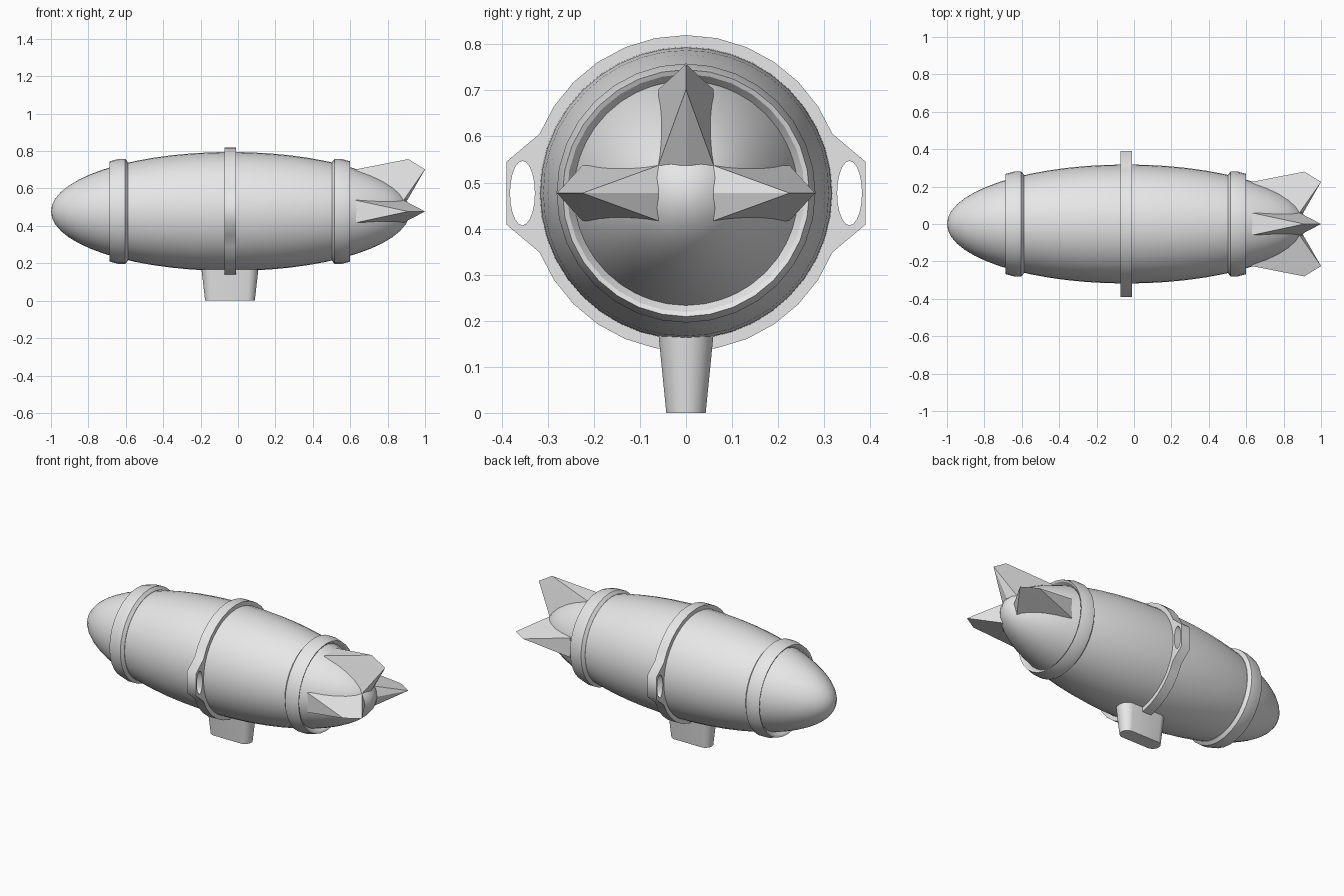
import bpy, bmesh, math
from mathutils import Matrix

if "Cube" in bpy.data.objects:
    bpy.data.objects.remove(bpy.data.objects["Cube"])

CX, CZ = -0.04, 0.477        # hull centre
LEN, RAD = 0.96, 0.318       # hull half length and radius

grey = bpy.data.materials.new("light grey")
grey.diffuse_color = (0.8, 0.8, 0.8, 1)
grey.use_nodes = True
grey.node_tree.nodes["Principled BSDF"].inputs["Base Color"].default_value = grey.diffuse_color


def make(name, verts, faces, smooth=None):
    me = bpy.data.meshes.new(name)
    me.from_pydata(verts, [], faces)
    bm = bmesh.new()
    bm.from_mesh(me)
    bmesh.ops.remove_doubles(bm, verts=bm.verts, dist=1e-5)
    bmesh.ops.recalc_face_normals(bm, faces=bm.faces)
    bm.to_mesh(me)
    bm.free()
    ob = bpy.data.objects.new(name, me)
    bpy.context.collection.objects.link(ob)
    me.materials.append(grey)
    if smooth:
        bpy.ops.object.select_all(action='DESELECT')
        ob.select_set(True)
        bpy.context.view_layer.objects.active = ob
        bpy.ops.object.shade_smooth_by_angle(angle=math.radians(smooth))
    return ob


def lathe(name, profile, n, smooth, closed=False):
    """Turn (x, radius) points round the hull axis."""
    verts = [(x, r * math.cos(2 * math.pi * k / n), CZ + r * math.sin(2 * math.pi * k / n))
             for x, r in profile for k in range(n)]
    m = len(profile)
    faces = [(i * n + k, i * n + (k + 1) % n, (i + 1) % m * n + (k + 1) % n, (i + 1) % m * n + k)
             for i in range(m if closed else m - 1) for k in range(n)]
    return make(name, verts, faces, smooth)


# Hull: long smooth ellipsoid
steps = 28
hull = [(CX - LEN * math.cos(math.pi * i / steps), max(1e-7, RAD * math.sin(math.pi * i / steps)))
        for i in range(steps + 1)]
lathe("hull", hull, 40, 40)

# Bevelled bands near both ends, mirrored about the middle
band = [(0.545, 0.255), (0.55, 0.281), (0.595, 0.281), (0.643, 0.268), (0.638, 0.258), (0.61, 0.238)]
band[0:2] = [(0.545, 0.24), (0.545, 0.263), (0.56, 0.281)]
for name, s in (("tail_band", 1), ("nose_band", -1)):
    lathe(name, [(CX - 0.003 + s * x, r) for x, r in band], 32, 25, True)

# Middle frame: flat ring with a pierced lug on each side
R, a0 = 0.343, math.radians(22)
half = [(0.39, 0.068)] + [(R * math.cos(a), R * math.sin(a)) for a in
        (a0 + (math.pi - 2 * a0) * i / 12 for i in range(13))] + [(-0.39, 0.068)]
outline = half + [(-x, -y) for x, y in half]


def oval(cx, rx, ry, n):
    return [(cx + rx * math.cos(2 * math.pi * i / n), ry * math.sin(2 * math.pi * i / n))
            for i in range(n)]


cu = bpy.data.curves.new("middle_frame", 'CURVE')
cu.dimensions, cu.fill_mode, cu.extrude = '2D', 'BOTH', 0.03
for pts in (outline, oval(0, 0.306, 0.306, 40), oval(0.355, 0.027, 0.07, 20), oval(-0.355, 0.027, 0.07, 20)):
    sp = cu.splines.new('POLY')
    sp.points.add(len(pts) - 1)
    for p, (u, v) in zip(sp.points, pts):
        p.co = (u, v, 0, 1)
    sp.use_cyclic_u = True
frame = bpy.data.objects.new("middle_frame", cu)
bpy.context.collection.objects.link(frame)
cu.materials.append(grey)
frame.matrix_world = Matrix(((0, 0, 1, CX - 0.002), (1, 0, 0, 0), (0, 1, 0, CZ), (0, 0, 0, 1)))
bpy.ops.object.select_all(action='DESELECT')
frame.select_set(True)
bpy.context.view_layer.objects.active = frame
bpy.ops.object.convert(target='MESH')

# Gondola: tapered cabin with rounded ends
n = 32
levels = [(0.0, 0.133, 0.043), (0.19, 0.155, 0.062)]    # z, half length, half width
verts = []
for z, hx, hy in levels:
    for k in range(n):
        a = 2 * math.pi * (k + 0.5) / n
        verts.append((CX - 0.003 + math.copysign(hx - hy, math.cos(a)) + hy * math.cos(a), hy * math.sin(a), z))
faces = [(k, (k + 1) % n, n + (k + 1) % n, n + k) for k in range(n)]
faces += [tuple(range(n)), tuple(range(n, 2 * n))]
make("gondola", verts, faces, 35)

# Tail fins: wedge blades, as (x, distance from axis, half thickness)
w = 0.06
pts = [(0.63, 0.225, w), (0.63, 0.225, -w), (0.91, 0.28, 0), (1.0, 0.225, 0),
       (0.885, 0.06, w), (0.885, 0.06, -w), (0.905, 0.06, 0), (0.63, 0.06, w), (0.63, 0.06, -w)]
faces = [(0, 1, 2), (0, 2, 3), (1, 3, 2), (0, 3, 4), (1, 5, 3), (4, 3, 6), (5, 6, 3),
         (0, 4, 7), (1, 8, 5), (0, 7, 8, 1), (4, 6, 5, 8, 7)]
for name, ang in (("top_fin", 90), ("left_fin", 180), ("right_fin", 0)):
    c, s = round(math.cos(math.radians(ang))), round(math.sin(math.radians(ang)))
    make(name, [(x, r * c - t * s, CZ + r * s + t * c) for x, r, t in pts], faces)
